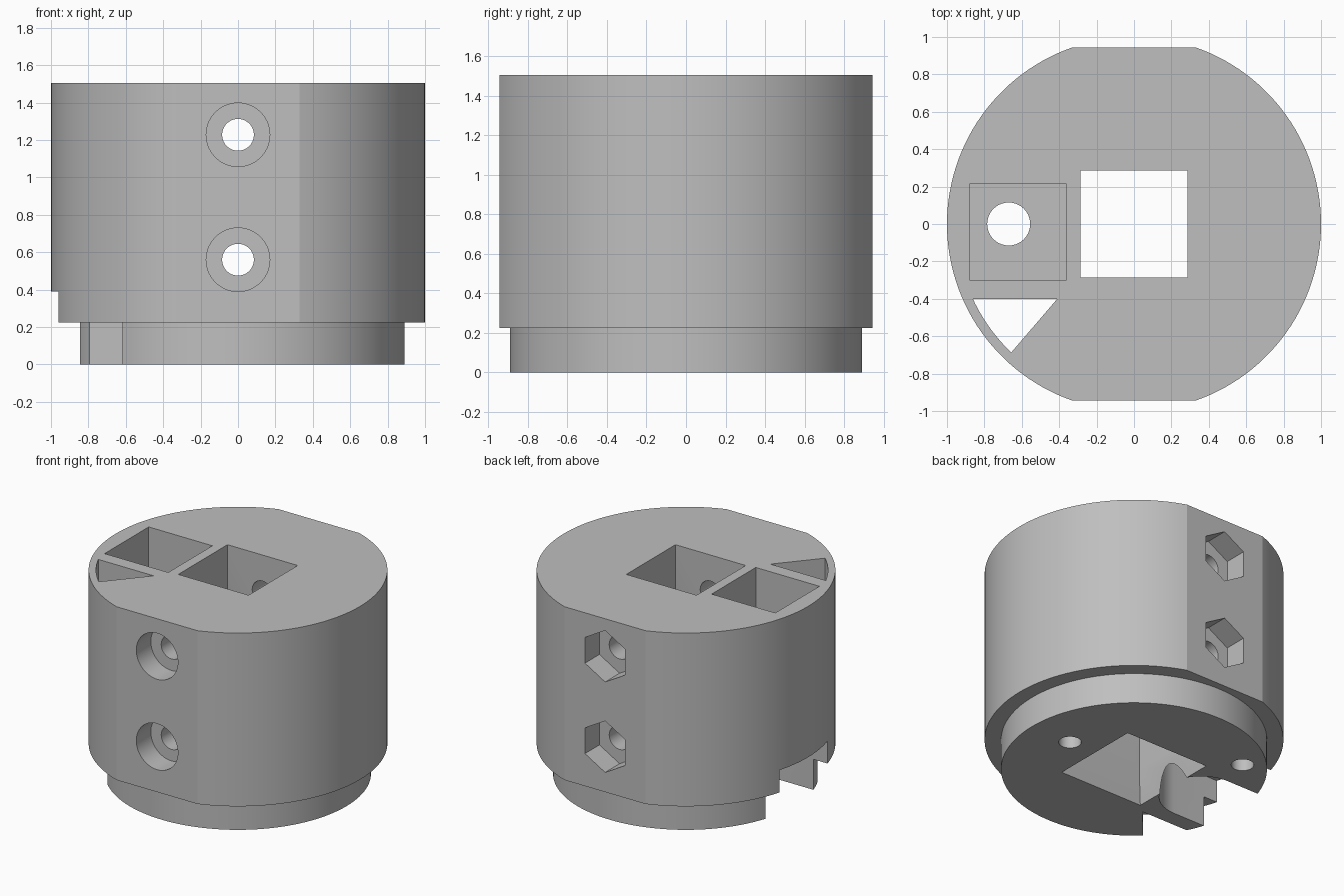
import bpy, bmesh
from math import sin, cos, pi, asin, radians

default = bpy.data.objects.get("Cube")
if default:
    bpy.data.objects.remove(default, do_unlink=True)

grey = bpy.data.materials.new("matte grey")
grey.use_nodes = True
GREY = (0.52, 0.52, 0.52, 1)
grey.diffuse_color = GREY
grey.node_tree.nodes["Principled BSDF"].inputs["Base Color"].default_value = GREY


def arc(radius, start, end, steps, cx=0, cy=0):
    """Points on an arc, both ends included."""
    angles = [start + (end - start) * i / steps for i in range(steps + 1)]
    return [(cx + radius * cos(a), cy + radius * sin(a)) for a in angles]


def circle(radius, steps, cx=0, cy=0, start=0):
    return arc(radius, start, start + 2 * pi, steps, cx, cy)[:-1]


def rect(x0, x1, y0, y1):
    return [(x0, y0), (x1, y0), (x1, y1), (x0, y1)]


def loft(name, profile, levels, along_y=False):
    """Closed solid through scaled copies of a profile; levels are (height, scale)."""
    bm = bmesh.new()
    rings = []
    for h, s in levels:
        pts = [(a * s, h, b * s) if along_y else (a * s, b * s, h) for a, b in profile]
        rings.append([bm.verts.new(p) for p in pts])
    n = len(profile)
    for low, high in zip(rings, rings[1:]):
        for i in range(n):
            j = (i + 1) % n
            bm.faces.new((low[i], low[j], high[j], high[i]))
    bm.faces.new(rings[0][::-1])
    bm.faces.new(rings[-1])
    bmesh.ops.recalc_face_normals(bm, faces=bm.faces)
    mesh = bpy.data.meshes.new(name)
    bm.to_mesh(mesh)
    bm.free()
    mesh.materials.append(grey)
    obj = bpy.data.objects.new(name, mesh)
    bpy.context.collection.objects.link(obj)
    return obj


def prism(name, profile, low, high, along_y=False):
    return loft(name, profile, [(low, 1), (high, 1)], along_y)


def combine(target, tool, operation="DIFFERENCE"):
    """Apply a boolean and discard the tool."""
    mod = target.modifiers.new(tool.name, "BOOLEAN")
    mod.operation = operation
    mod.solver = "EXACT"
    mod.object = tool
    bpy.context.view_layer.objects.active = target
    bpy.ops.object.modifier_apply(modifier=mod.name)
    bpy.data.objects.remove(tool, do_unlink=True)


# Round body with flats at front and back, on a narrower collar
TOP, STEP, FLAT = 1.505, 0.225, 0.944
a = asin(FLAT)
body = prism("housing_body", arc(1, -a, a, 56) + arc(1, pi - a, pi + a, 56), STEP, TOP)
combine(body, prism("collar", circle(0.89, 128), 0, 0.6), "UNION")

# Square shaft through the middle, flaring out at the bottom
combine(body, loft("square_shaft", rect(-0.287, 0.287, -0.287, 0.287),
                   [(-STEP, 1.39), (STEP, 1), (TOP + 0.2, 1)]))

# Side notch with a rounded inner end
notch = arc(0.28, -pi / 2, pi / 2, 32, -0.585) + [(-1.3, 0.28), (-1.3, -0.28)]
combine(body, prism("side_notch", notch, -0.2, 0.39))

# Square pocket in the top, with a round hole down to the notch
combine(body, prism("top_pocket", rect(-0.88, -0.36, -0.30, 0.215), 0.52, TOP + 0.2))
combine(body, prism("pocket_hole", circle(0.115, 40, -0.67, 0), 0.3, 0.7))

# Three-cornered channel with a curved outer side
channel = arc(0.95, pi + asin(0.4 / 0.95), radians(226.3), 12) + [(-0.41, -0.4)]
combine(body, prism("corner_channel", channel, -0.2, TOP + 0.2))

# Cross bolts: through hole, round head recess in front, hexagonal nut recess behind
for z in (0.56, 1.228):
    combine(body, prism("bolt_hole", circle(0.085, 40, 0, z), -1.2, 1.2, True))
    combine(body, prism("head_recess", circle(0.17, 56, 0, z), -1.2, -0.775, True))
    combine(body, prism("nut_recess", circle(0.19, 6, 0, z, pi / 2), 0.775, 1.2, True))

# Blind screw holes in the underside
for x, y in ((0.56, 0), (-0.52, 0.51)):
    combine(body, prism("screw_hole", circle(0.076, 32, x, y), -0.2, 0.45))

# Smooth curved walls, sharp corners
bpy.ops.object.select_all(action="DESELECT")
body.select_set(True)
bpy.context.view_layer.objects.active = body
bpy.ops.object.shade_smooth_by_angle(angle=radians(15))
